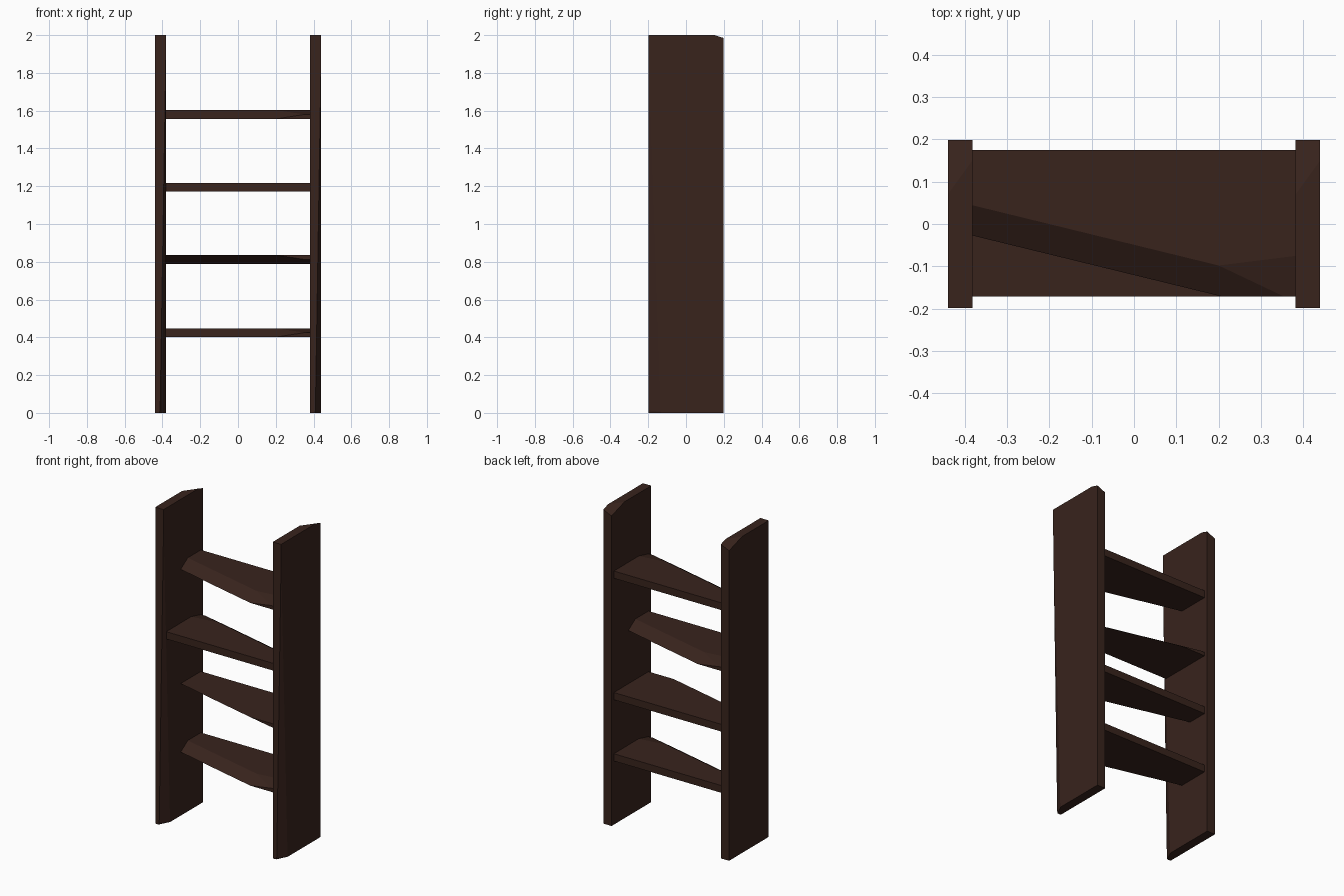
import bpy, bmesh
from mathutils import Vector, Matrix

if "Cube" in bpy.data.objects:
    bpy.data.objects.remove(bpy.data.objects["Cube"])

wood = bpy.data.materials.new("dark_wood")
wood.diffuse_color = (0.04, 0.017, 0.012, 1)
wood.use_nodes = True
wood.node_tree.nodes["Principled BSDF"].inputs["Base Color"].default_value = wood.diffuse_color


def plank(name, size, centre, cuts, turn=(1, 1, 1)):
    """Box with shallow worn corners; each cut is a plane through three points."""
    bm = bmesh.new()
    bmesh.ops.create_cube(bm, size=1.0)
    bmesh.ops.scale(bm, vec=size, verts=bm.verts)
    for pts in cuts:
        a, b, c = (Vector(p) for p in pts)
        n = (b - a).cross(c - a).normalized()
        if n.dot(a) < 0:
            n = -n
        geom = bm.verts[:] + bm.edges[:] + bm.faces[:]
        bmesh.ops.bisect_plane(bm, geom=geom, dist=1e-5, plane_co=a,
                               plane_no=n, clear_outer=True)
        rim = [e for e in bm.edges if e.is_boundary]
        bmesh.ops.holes_fill(bm, edges=rim, sides=0)
    bmesh.ops.scale(bm, vec=turn, verts=bm.verts)
    bmesh.ops.recalc_face_normals(bm, faces=bm.faces)
    me = bpy.data.meshes.new(name)
    bm.to_mesh(me)
    bm.free()
    me.materials.append(wood)
    ob = bpy.data.objects.new(name, me)
    ob.location = centre
    bpy.context.collection.objects.link(ob)
    return ob


# Side rails: same worn board on both sides
W, D, H = 0.058, 0.396, 2.0
x, y, z = W / 2, D / 2, H / 2
rail_cuts = [
    [(x, -y, 0.9), (x, -0.14, -0.8), (0.0, -y, -0.9)],           # long front edge wear
    [(-x, 0.07, z), (x, 0.15, z), (x, y, z - 0.015)],            # top back corner
    [(x, -0.13, -z), (-0.005, -y, -z), (0.012, -y, -z + 0.06)],  # bottom front corner
]
for side, cx in (("left", -0.411), ("right", 0.411)):
    plank(f"{side}_side_board", (W, D, H), (cx, 0, 1), rail_cuts)

# Steps: alternate pieces are turned over so the wear varies
L, T, S = 0.768, 0.046, 0.346
x, y, z = L / 2, S / 2, T / 2
step_cuts = [
    [(-x, -y, z), (0.2, -0.1, z), (0.2, -y, z - 0.018)],
    [(0.2, -0.1, z), (x, -0.145, z), (x, -y, z - 0.018)],
]
steps = [(0.425, (1, 1, 1)), (0.812, (1, 1, -1)),
         (1.195, (-1, -1, 1)), (1.58, (1, 1, 1))]
for i, (h, turn) in enumerate(steps, 1):
    plank(f"step_{i}", (L, S, T), (0, 0.002, h), step_cuts, turn)
